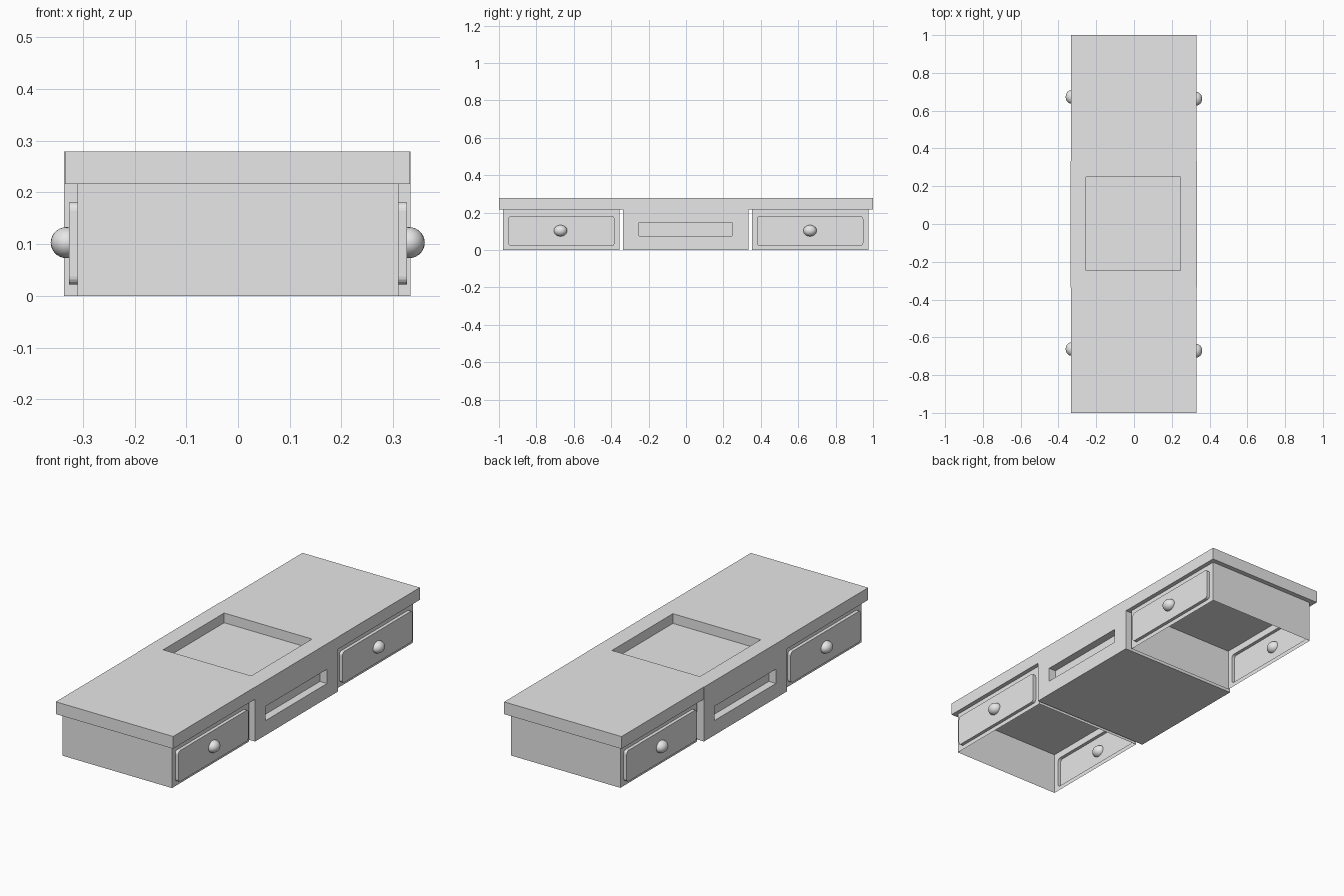
import bpy, bmesh, math
from mathutils import Vector

if "Cube" in bpy.data.objects:
    bpy.data.objects.remove(bpy.data.objects["Cube"])

grey = bpy.data.materials.new("plain grey")
grey.diffuse_color = (0.8, 0.8, 0.8, 1)
grey.use_nodes = True
grey.node_tree.nodes["Principled BSDF"].inputs["Base Color"].default_value = grey.diffuse_color


def finish(bm, name):
    bmesh.ops.remove_doubles(bm, verts=bm.verts, dist=0.0001)
    me = bpy.data.meshes.new(name)
    bm.to_mesh(me)
    bm.free()
    me.materials.append(grey)
    ob = bpy.data.objects.new(name, me)
    bpy.context.collection.objects.link(ob)
    return ob


def box(name, lo, hi):
    bm = bmesh.new()
    bmesh.ops.create_cube(bm, size=1)
    for v in bm.verts:
        v.co = [lo[i] + (v.co[i] + 0.5) * (hi[i] - lo[i]) for i in range(3)]
    return finish(bm, name)


def wall(bm, o, u, v, size, hole=None, r=0.0, depth=0.0):
    """Flat wall facing u x v; hole = (u0, v0, u1, v1) is pushed along the normal by depth."""
    o, u, v = Vector(o), Vector(u), Vector(v)
    n = u.cross(v)
    at = lambda a, b, d=0: bm.verts.new(o + u * a + v * b + n * d)
    outer = [at(0, 0), at(size[0], 0), at(*size), at(0, size[1])]
    if not hole:
        bm.faces.new(outer)
        return
    u0, v0, u1, v1 = hole
    steps = 4 if r else 0
    centres = [(u0 + r, v0 + r), (u1 - r, v0 + r), (u1 - r, v1 - r), (u0 + r, v1 - r)]
    rims, caps = [], []
    for k, (cu, cv) in enumerate(centres):
        rim = []
        for i in range(steps + 1):
            a = math.pi * (1 + k / 2 + (i / steps / 2 if steps else 0))
            p = (cu + r * math.cos(a), cv + r * math.sin(a))
            rim.append(at(*p))
            caps.append(at(*p, depth))
        rims.append(rim)
    # surround: corner fans and side strips
    for k in range(4):
        j = (k + 1) % 4
        for a, b in zip(rims[k], rims[k][1:]):
            bm.faces.new((outer[k], b, a))
        bm.faces.new((outer[k], outer[j], rims[j][0], rims[k][-1]))
    # sides and face of the raised or sunken panel
    loop = sum(rims, [])
    for i in range(len(loop)):
        j = (i + 1) % len(loop)
        bm.faces.new((loop[i], loop[j], caps[j], caps[i]))
    bm.faces.new(caps)


X, Y, Z = Vector((1, 0, 0)), Vector((0, 1, 0)), Vector((0, 0, 1))
TOP, UNDER = 0.279, 0.216

# table top, one slab on each side of the centre block
box("top_slab_front", (-0.334, -1, UNDER), (0.332, -0.337, TOP))
box("top_slab_back", (-0.334, 0.334, UNDER), (0.332, 1, TOP))

# centre block with a square well on top and a slot in each long side
x0, x1, y0, y1 = -0.336, 0.333, -0.337, 0.334
w, d = x1 - x0, y1 - y0
bm = bmesh.new()
slot = (0.085, 0.075, d - 0.088, 0.148)
wall(bm, (x1, y0, 0), Y, Z, (d, TOP), slot, 0, -0.04)
wall(bm, (x0, y1, 0), -Y, Z, (d, TOP), slot, 0, -0.04)
wall(bm, (x0, y0, TOP), X, Y, (w, d), (0.083, 0.092, w - 0.087, d - 0.085), 0, -0.05)
wall(bm, (x0, y0, 0), X, Z, (w, TOP))
wall(bm, (x1, y1, 0), -X, Z, (w, TOP))
wall(bm, (x0, y1, 0), X, -Y, (w, d))
finish(bm, "centre_block")

# drawer cases: thin shells open below, with a raised rounded panel on each long side
HX = 0.31
for end, (a, b) in {"front": (-0.978, -0.355), "back": (0.352, 0.975)}.items():
    bm = bmesh.new()
    length = b - a
    panel = (0.027, 0.022, length - 0.027, 0.181)
    wall(bm, (HX, a, 0), Y, Z, (length, UNDER), panel, 0.016, 0.017)
    wall(bm, (-HX, b, 0), -Y, Z, (length, UNDER), panel, 0.016, 0.017)
    wall(bm, (-HX, a, 0), X, Z, (2 * HX, UNDER))
    wall(bm, (HX, b, 0), -X, Z, (2 * HX, UNDER))
    finish(bm, "drawer_case_" + end)

# round knobs
for name, x, y in (("front_right", 0.33, -0.671), ("back_right", 0.33, 0.663),
                   ("front_left", -0.331, -0.662), ("back_left", -0.331, 0.673)):
    bm = bmesh.new()
    bmesh.ops.create_uvsphere(bm, u_segments=24, v_segments=14, radius=1)
    for v in bm.verts:
        v.co = (x + v.co.x * 0.031, y + v.co.y * 0.036, 0.103 + v.co.z * 0.03)
    for f in bm.faces:
        f.smooth = True
    finish(bm, "knob_" + name)
